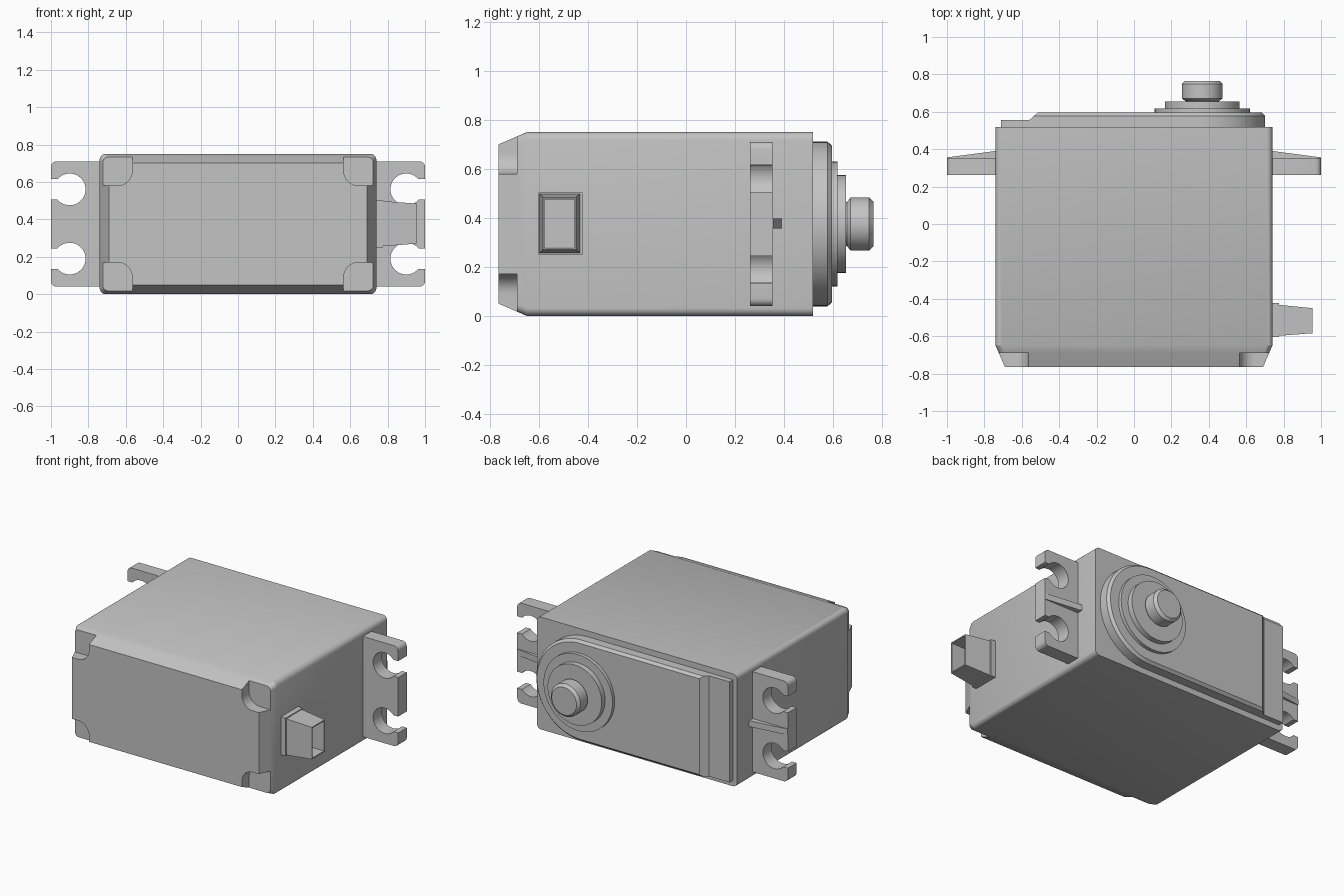
import bpy, bmesh
from math import sin, cos, pi, radians

cube = bpy.data.objects.get("Cube")
if cube:
    bpy.data.objects.remove(cube, do_unlink=True)

MID = 0.375       # height of the centre line
SHAFT_X = 0.365   # sideways position of the output shaft

grey = bpy.data.materials.new("plain grey")
grey.use_nodes = True
grey.diffuse_color = (0.55, 0.55, 0.55, 1)
grey.node_tree.nodes["Principled BSDF"].inputs["Base Color"].default_value = (0.55, 0.55, 0.55, 1)


def loft(name, rings):
    """Skin a row of matching rings and cap both ends."""
    bm = bmesh.new()
    rows = [[bm.verts.new(p) for p in ring] for ring in rings]
    n = len(rows[0])
    for a, b in zip(rows, rows[1:]):
        for i in range(n):
            j = (i + 1) % n
            bm.faces.new((a[i], a[j], b[j], b[i]))
    bm.faces.new(rows[0])
    bm.faces.new(rows[-1])
    bmesh.ops.recalc_face_normals(bm, faces=bm.faces)
    mesh = bpy.data.meshes.new(name)
    bm.to_mesh(mesh)
    bm.free()
    mesh.materials.append(grey)
    ob = bpy.data.objects.new(name, mesh)
    bpy.context.collection.objects.link(ob)
    return ob


def smooth(ob):
    bpy.ops.object.select_all(action='DESELECT')
    ob.select_set(True)
    bpy.context.view_layer.objects.active = ob
    bpy.ops.object.shade_smooth_by_angle(angle=radians(25))


def arc(cx, cz, r, start, end, steps):
    out = []
    for i in range(steps + 1):
        a = radians(start + (end - start) * i / steps)
        out.append((cx + r * cos(a), cz + r * sin(a)))
    return out


def at_y(profile, y, side=1, up=1):
    """Place an (x, height from centre line) profile at depth y."""
    return [(side * x, y, MID + up * z) for x, z in profile]


def rounded_rect(w, h, r):
    pts = []
    for sx, sz, start in ((1, 1, 0), (-1, 1, 90), (-1, -1, 180), (1, -1, 270)):
        pts += arc(sx * (w - r), sz * (h - r), r, start, start + 90, 5)
    return pts


# Case with tapered front
full = rounded_rect(0.74, MID, 0.032)
case = loft("case", [at_y(rounded_rect(0.69, MID - 0.05, 0.025), -0.765),
                     at_y(full, -0.65), at_y(full, 0.518)])

# Screw pockets cut in the front corners
pocket = arc(0.645, 0.285, 0.08, 180, 270, 8) + [(0.9, 0.205), (0.9, 0.6), (0.565, 0.6)]
bpy.context.view_layer.objects.active = case
for side in (1, -1):
    for up in (1, -1):
        cutter = loft("pocket_cutter", [at_y(pocket, y, side, up) for y in (-0.9, -0.69)])
        cutter.hide_render = True
        mod = case.modifiers.new("pocket", 'BOOLEAN')
        mod.operation = 'DIFFERENCE'
        mod.solver = 'EXACT'
        mod.object = cutter
        bpy.ops.object.modifier_apply(modifier=mod.name)
        bpy.data.objects.remove(cutter, do_unlink=True)
smooth(case)


# Back cover: base plate and raised panel, rounded around the shaft
def cover_outline(left, r):
    return [(left, -r)] + arc(SHAFT_X, 0, r, -90, 90, 40) + [(left, r)]


smooth(loft("cover_base", [at_y(cover_outline(-0.71, 0.336), y) for y in (0.51, 0.555)]))
smooth(loft("cover_panel", [at_y(cover_outline(left, r), y) for left, r, y in
                            ((-0.56, 0.336, 0.555), (-0.535, 0.336, 0.578), (-0.515, 0.32, 0.595))]))


# Round output stage: (radius, depth) steps
def turned(name, steps):
    smooth(loft(name, [at_y(arc(SHAFT_X, 0, r, 0, 352.5, 47), y) for r, y in steps]))


turned("bearing_ring", ((0.255, 0.59), (0.255, 0.618)))
turned("bearing_collar", ((0.2, 0.61), (0.2, 0.654)))
turned("output_shaft", ((0.09, 0.645), (0.09, 0.657), (0.109, 0.672),
                        (0.109, 0.748), (0.092, 0.765)))

# Mounting ears with two open screw slots and a tapered rib
half = ([(1, 0.13)] + arc(0.9, 0.185, 0.085, 320, 40, 28) + [(1, 0.24)]
        + arc(0.97, 0.305, 0.03, 0, 90, 5) + [(0.72, 0.335)])
ear = half + [(x, -z) for x, z in reversed(half)]
for side, label in ((1, "left"), (-1, "right")):
    smooth(loft(label + "_ear", [at_y(ear, y, side) for y in (0.262, 0.353)]))
    rib = [(0.72, 0.34), (0.72, 0.393), (1, 0.356), (1, 0.34)]
    loft(label + "_rib", [[(side * x, y, MID + z) for x, y in rib] for z in (-0.018, 0.022)])


# Hollow cable connector
def frame(x, y, wide, tall):
    return [(x, y + sy * wide, 0.377 + sz * tall)
            for sy, sz in ((-1, -1), (1, -1), (1, 1), (-1, 1))]


loft("connector_flange", [frame(x, -0.513, 0.09, 0.127) for x in (0.73, 0.775)])
loft("connector", [frame(0.77, -0.515, 0.083, 0.121), frame(0.955, -0.517, 0.067, 0.107),
                   frame(0.955, -0.517, 0.06, 0.1), frame(0.785, -0.517, 0.06, 0.097)])
